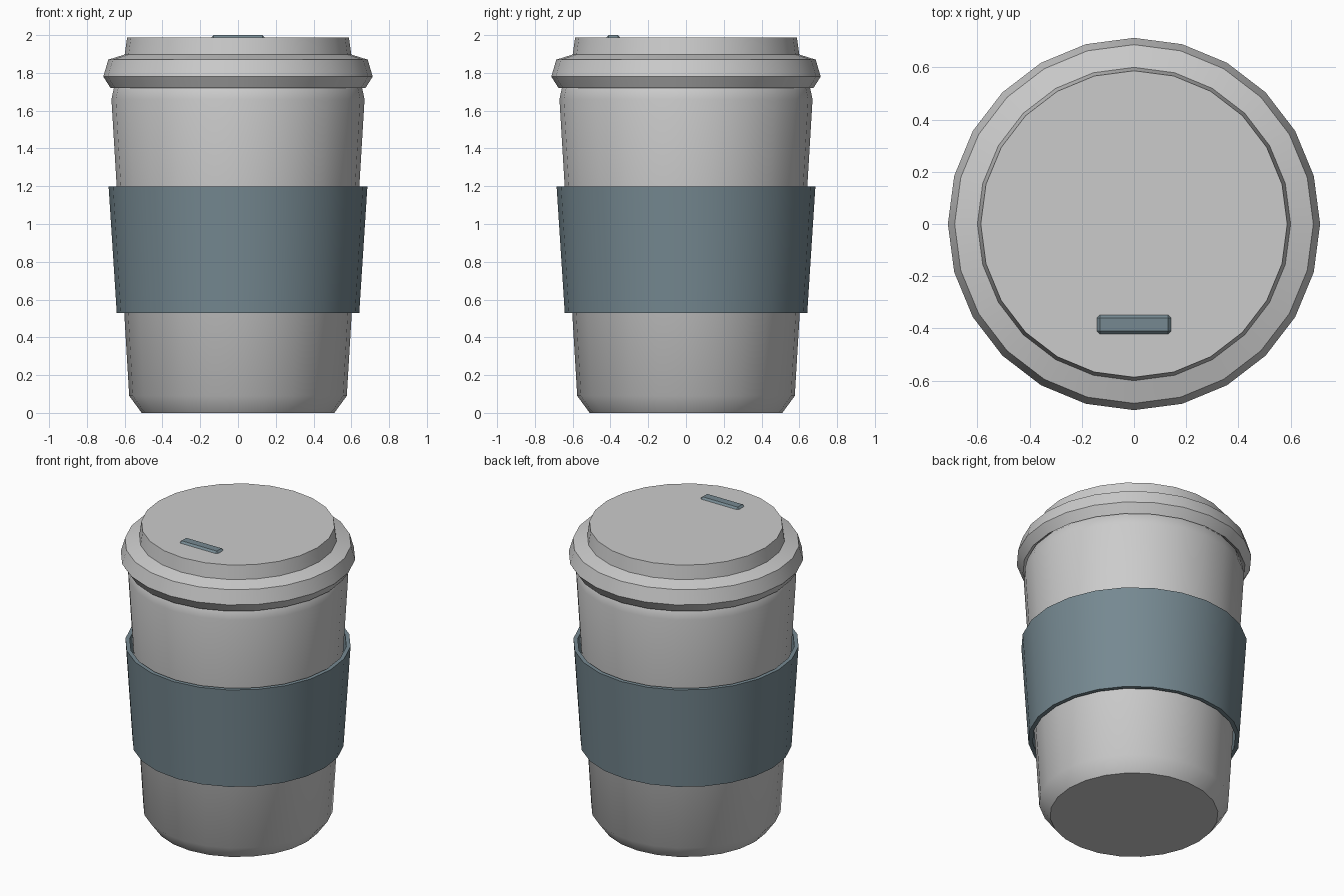
import bpy, bmesh, math

if "Cube" in bpy.data.objects:
    bpy.data.objects.remove(bpy.data.objects["Cube"])

SIDES = 24


def add_object(name, bm, mat=None, smooth=None):
    bmesh.ops.recalc_face_normals(bm, faces=bm.faces)
    mesh = bpy.data.meshes.new(name)
    bm.to_mesh(mesh)
    bm.free()
    obj = bpy.data.objects.new(name, mesh)
    bpy.context.collection.objects.link(obj)
    if mat:
        mesh.materials.append(mat)
    if smooth:
        bpy.ops.object.select_all(action='DESELECT')
        obj.select_set(True)
        bpy.context.view_layer.objects.active = obj
        bpy.ops.object.shade_smooth_by_angle(angle=math.radians(smooth))
    return obj


def lathe(name, profile, mat=None, smooth=30, closed=False):
    """Revolve (radius, z) points; open profiles get flat end caps."""
    bm = bmesh.new()
    rings = []
    for r, z in profile:
        rings.append([bm.verts.new((r * math.cos(a), r * math.sin(a), z))
                      for a in (2 * math.pi * i / SIDES for i in range(SIDES))])
    pairs = list(zip(rings, rings[1:]))
    if closed:
        pairs.append((rings[-1], rings[0]))
    else:
        bm.faces.new(rings[0])
        bm.faces.new(rings[-1])
    for low, high in pairs:
        for i in range(SIDES):
            j = (i + 1) % SIDES
            bm.faces.new((low[i], low[j], high[j], high[i]))
    return add_object(name, bm, mat, smooth)


blue_grey = bpy.data.materials.new("blue_grey")
blue_grey.diffuse_color = (0.18, 0.25, 0.285, 1)
blue_grey.use_nodes = True
blue_grey.node_tree.nodes["Principled BSDF"].inputs["Base Color"].default_value = blue_grey.diffuse_color

# Tapered cup with chamfered base and rolled top
lathe("cup", [(0.51, 0), (0.576, 0.09), (0.67, 1.66), (0.655, 1.73), (0.63, 1.76)], smooth=50)

# Stepped lid
lathe("lid", [(0.64, 1.75), (0.675, 1.72), (0.713, 1.78), (0.687, 1.87),
              (0.60, 1.897), (0.587, 1.988)], smooth=25)

# Grip sleeve standing slightly off the cup
lathe("sleeve", [(0.642, 0.53), (0.685, 1.198), (0.659, 1.198), (0.616, 0.53)],
      blue_grey, closed=True)

# Raised sip opening cover
bm = bmesh.new()
bmesh.ops.create_cube(bm, size=1)
for v in bm.verts:
    v.co = (v.co.x * 0.284, v.co.y * 0.074 - 0.385, v.co.z * 0.04 + 1.98)
bmesh.ops.bevel(bm, geom=bm.edges[:], offset=0.012, segments=1, affect='EDGES')
add_object("sip_cover", bm, blue_grey)
